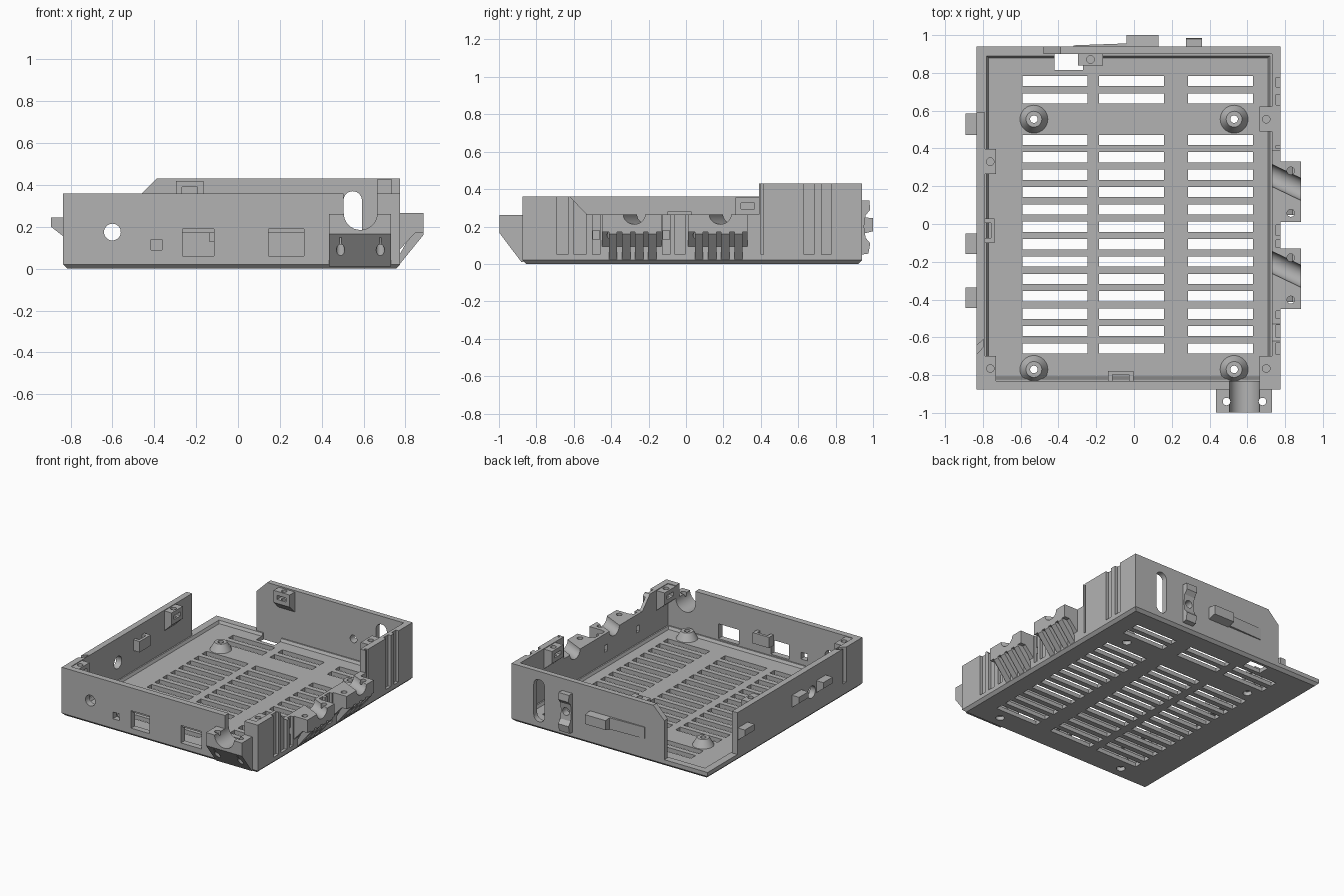
import bpy, bmesh, math
from mathutils import Matrix, Vector

if "Cube" in bpy.data.objects:
    bpy.data.objects.remove(bpy.data.objects["Cube"], do_unlink=True)

grey = bpy.data.materials.new("plain_grey")
grey.use_nodes = True
grey.diffuse_color = (0.45, 0.45, 0.45, 1)
grey.node_tree.nodes["Principled BSDF"].inputs["Base Color"].default_value = (0.45, 0.45, 0.45, 1)


# Shape helpers: each adds one closed solid to a bmesh
def prism(bm, axis, pts, a, b):
    def place(p, h):
        return {"x": (h, p[0], p[1]), "y": (p[0], h, p[1]), "z": (p[0], p[1], h)}[axis]
    lo = [bm.verts.new(place(p, a)) for p in pts]
    hi = [bm.verts.new(place(p, b)) for p in pts]
    faces = [bm.faces.new(lo), bm.faces.new(hi)]
    for i in range(len(pts)):
        j = (i + 1) % len(pts)
        faces.append(bm.faces.new((lo[i], lo[j], hi[j], hi[i])))
    bmesh.ops.recalc_face_normals(bm, faces=faces)


def box(bm, x0, x1, y0, y1, z0, z1):
    prism(bm, "z", [(x0, y0), (x1, y0), (x1, y1), (x0, y1)], z0, z1)


def rod(bm, p, q, r, r2=None, sides=32):
    p, q = Vector(p), Vector(q)
    rot = (q - p).to_track_quat("Z", "Y").to_matrix().to_4x4()
    bmesh.ops.create_cone(bm, cap_ends=True, segments=sides, radius1=r,
                          radius2=r if r2 is None else r2, depth=(q - p).length,
                          matrix=Matrix.Translation((p + q) / 2) @ rot)


def finish(name, bm, cutter=None):
    def as_object(label, data):
        mesh = bpy.data.meshes.new(label)
        data.to_mesh(mesh)
        obj = bpy.data.objects.new(label, mesh)
        bpy.context.collection.objects.link(obj)
        return obj
    obj = as_object(name, bm)
    obj.data.materials.append(grey)
    bpy.ops.object.select_all(action="DESELECT")
    obj.select_set(True)
    bpy.context.view_layer.objects.active = obj
    if cutter:
        tool = as_object(name + "_cutter", cutter)
        tool.hide_render = True
        mod = obj.modifiers.new("cut", "BOOLEAN")
        mod.operation, mod.solver, mod.object = "DIFFERENCE", "EXACT", tool
        mod.use_self = True
        bpy.ops.object.modifier_apply(modifier="cut")
        bpy.data.objects.remove(tool, do_unlink=True)
    bpy.ops.object.shade_smooth_by_angle(angle=math.radians(30))
    return obj


X0, X1, Y0, Y1 = -0.835, 0.775, -0.875, 0.94
posts = [(x, y) for x in (-0.53, 0.53) for y in (-0.77, 0.555)]

# Floor tray with chamfered underside, shallow pocket and vent slots
bm, cut = bmesh.new(), bmesh.new()
box(bm, X0, X1, Y0, Y1, 0, 0.05)
bmesh.ops.bevel(bm, geom=[e for e in bm.edges if all(v.co.z < 0.01 for v in e.verts)],
                offset=0.02, segments=1, affect="EDGES")
n = len(cut.verts)
box(cut, -0.79, 0.73, -0.83, 0.9, 0.03, 0.07)
cut.verts.ensure_lookup_table()
for v in cut.verts:
    if v.co.z < 0.04:
        v.co.x += 0.02 if v.co.x < 0 else -0.02
        v.co.y += 0.02 if v.co.y < 0 else -0.02
rows = [0.757, 0.665] + [0.445 - 0.092 * i for i in range(13)]
for y in rows:
    for x0, x1 in ((-0.59, -0.245), (-0.185, 0.16), (0.285, 0.63)):
        box(cut, x0, x1, y - 0.027, y + 0.027, -0.02, 0.045)
for x, y in posts:
    rod(cut, (x, y, -0.02), (x, y, 0.045), 0.03)
box(cut, -0.42, -0.27, 0.815, 0.9, -0.02, 0.1)
finish("floor_tray", bm, cut)

# Board standoffs
for i, (x, y) in enumerate(posts):
    bm, cut = bmesh.new(), bmesh.new()
    rod(bm, (x, y, 0.028), (x, y, 0.085), 0.075, 0.042)
    rod(cut, (x, y, 0), (x, y, 0.12), 0.02)
    finish(f"standoff_{i + 1}", bm, cut)

# Front wall with ports and the power cable notch
bm, cut = bmesh.new(), bmesh.new()
box(bm, X0, X1, Y0, -0.83, 0.05, 0.36)
rod(cut, (-0.6, -1, 0.175), (-0.6, -0.7, 0.175), 0.04)
box(cut, -0.415, -0.362, -1, -0.7, 0.09, 0.14)
for x0, x1 in ((-0.265, -0.115), (0.145, 0.315)):
    box(cut, x0, x1, -1, -0.7, 0.06, 0.19)
box(cut, 0.505, 0.665, -1, -0.7, 0.265, 0.5)
rod(cut, (0.585, -1, 0.265), (0.585, -0.7, 0.265), 0.08)
finish("front_wall", bm, cut)

# Thin hoods across the tops of the front ports
bm = bmesh.new()
for x0, x1 in ((-0.265, -0.115), (0.145, 0.315)):
    box(bm, x0, x1, -0.855, -0.83, 0.17, 0.19)
finish("port_hoods", bm)

# Back wall with rounded cable slot and a tie hole
bm, cut = bmesh.new(), bmesh.new()
prism(bm, "y", [(-0.48, 0.05), (X1, 0.05), (X1, 0.43), (-0.39, 0.43), (-0.48, 0.34)], 0.9, Y1)
slot = []
for k in range(26):
    a = math.pi * (k if k < 13 else k - 1) / 12
    slot.append((0.548 + 0.044 * math.cos(a), (0.326 if k < 13 else 0.1) + 0.044 * math.sin(a)))
prism(cut, "y", slot, 0.8, 1.1)
rod(cut, (0.318, 0.8, 0.2), (0.318, 1.1, 0.2), 0.028)
finish("back_wall", bm, cut)

# Back wall outer fittings
bm, cut = bmesh.new(), bmesh.new()
prism(bm, "x", [(0.94, 0.05), (0.975, 0.055), (0.985, 0.11), (0.96, 0.14), (0.952, 0.2),
                (0.96, 0.26), (0.985, 0.29), (0.98, 0.34), (0.94, 0.34)], 0.275, 0.36)
rod(cut, (0.318, 0.8, 0.2), (0.318, 1.1, 0.2), 0.028)
finish("back_tie_bracket", bm, cut)
bm = bmesh.new()
prism(bm, "x", [(0.94, 0.16), (1, 0.175), (1, 0.245), (0.94, 0.25)], -0.04, 0.13)
prism(bm, "z", [(-0.32, 0.94), (-0.04, 0.94), (-0.04, 0.956), (-0.32, 0.946)], 0.165, 0.25)
finish("back_latch", bm)

# Right wall with round hole and slanted notch
bm, cut = bmesh.new(), bmesh.new()
box(bm, X0, -0.79, Y0, 0.59, 0.05, 0.36)
rod(cut, (-1, -0.28, 0.18), (-0.7, -0.28, 0.18), 0.045)
prism(cut, "z", [(-0.86, -0.72), (-0.797, -0.65), (-0.797, -0.61), (-0.86, -0.67)], 0.1, 0.5)
finish("right_wall", bm, cut)

# Right wall snap nubs
bm = bmesh.new()
for y0, y1 in ((0.47, 0.585), (-0.16, -0.05), (-0.445, -0.335)):
    prism(bm, "y", [(X0, 0.155), (-0.893, 0.2), (-0.893, 0.245), (X0, 0.245)], y0, y1)
finish("right_nubs", bm)


# Left wall stepped in height and grooved on the outside
def cable_channel(bm, y):
    rod(bm, (0.63, y + 0.155, 0.265), (0.985, y - 0.015, 0.265), 0.053)


clamps = (-0.39 + 0.1, 0.17)
bm, cut = bmesh.new(), bmesh.new()
prism(bm, "x", [(Y0, 0.05), (Y1, 0.05), (Y1, 0.43), (0.39, 0.43), (0.39, 0.265),
                (-0.53, 0.265), (-0.62, 0.36), (Y0, 0.36)], 0.73, X1)
for y0, y1 in ((-0.69, -0.63), (-0.6, -0.535), (-0.5, -0.46), (-0.125, -0.085),
               (-0.06, -0.005), (0.4, 0.415), (0.63, 0.685), (0.725, 0.775)):
    box(cut, 0.753, 0.9, y0, y1, 0.051, 0.6)
for y in (-0.48, -0.105):
    box(cut, 0.6, 0.9, y - 0.018, y + 0.018, 0.13, 0.18)
for y in clamps:
    cable_channel(cut, y - 0.02)
finish("left_wall", bm, cut)

# Left cable clamps with ribbed sloping undersides
for i, y in enumerate(clamps):
    bm, cut = bmesh.new(), bmesh.new()
    prism(bm, "y", [(0.735, 0.05), (0.845, 0.17), (0.885, 0.17), (0.885, 0.265), (0.735, 0.265)],
          y - 0.16, y + 0.16)
    cable_channel(cut, y - 0.02)
    for s in (-0.112, 0.112):
        rod(cut, (0.83, y + s, 0), (0.83, y + s, 0.4), 0.02, sides=24)
    finish(f"left_cable_clamp_{i + 1}", bm, cut)
    bm = bmesh.new()
    for k in range(4):
        c = y - 0.105 + 0.07 * k + 0.005
        prism(bm, "y", [(0.74, 0.01), (0.765, 0.012), (0.885, 0.16), (0.885, 0.19), (0.84, 0.19)],
              c - 0.022, c + 0.022)
    finish(f"left_clamp_ribs_{i + 1}", bm)

# Front power cable clamp
bm, cut = bmesh.new(), bmesh.new()
prism(bm, "x", [(-0.87, 0.01), (-0.88, 0.01), (-0.997, 0.165), (-0.997, 0.262), (-0.87, 0.262)], 0.435, 0.73)
rod(cut, (0.585, -1.1, 0.265), (0.585, -0.7, 0.265), 0.08)
for x in (0.49, 0.68):
    rod(cut, (x, -0.94, 0), (x, -0.94, 0.4), 0.02, sides=24)
    box(cut, x - 0.004, x + 0.004, -1.1, -0.96, 0.05, 0.15)
finish("front_cable_clamp", bm, cut)

# Screw bosses under the wall tops, with nut pockets
bosses = [("x", -0.792, -0.73, 0.33, 0.355), ("x", -0.792, -0.73, -0.765, 0.355),
          ("x", 0.735, 0.665, -0.765, 0.355), ("x", 0.735, 0.665, 0.555, 0.425),
          ("y", 0.902, 0.84, -0.23, 0.42)]
for i, (way, wall, inner, c, top) in enumerate(bosses):
    bm, cut = bmesh.new(), bmesh.new()
    prism(bm, "y" if way == "x" else "x",
          [(wall, top), (inner, top), (inner, top - 0.09), (wall, top - 0.15)], c - 0.066, c + 0.066)
    mid = (wall + inner) / 2
    x, y = (mid, c) if way == "x" else (c, mid)
    rod(cut, (x, y, top - 0.07), (x, y, top + 0.1), 0.02, sides=24)
    far = inner + (inner - wall)
    near = wall + (inner - wall) * 0.15
    a, b = sorted((near, far))
    if way == "x":
        box(cut, a, b, c - 0.037, c + 0.037, top - 0.06, top - 0.03)
    else:
        box(cut, c - 0.037, c + 0.037, a, b, top - 0.06, top - 0.03)
    finish(f"screw_boss_{i + 1}", bm, cut)

# Inner tie loops on the right and front walls
bm = bmesh.new()
for s in (-0.1, 0.005):
    box(bm, -0.795, -0.738, s, s + 0.025, 0.2, 0.28)
box(bm, -0.758, -0.738, -0.08, 0.01, 0.2, 0.28)
finish("right_tie_loop", bm)
bm = bmesh.new()
for s in (-0.138, -0.027):
    box(bm, s, s + 0.025, -0.835, -0.778, 0.13, 0.21)
box(bm, -0.115, -0.025, -0.798, -0.778, 0.13, 0.21)
finish("front_tie_loop", bm)
